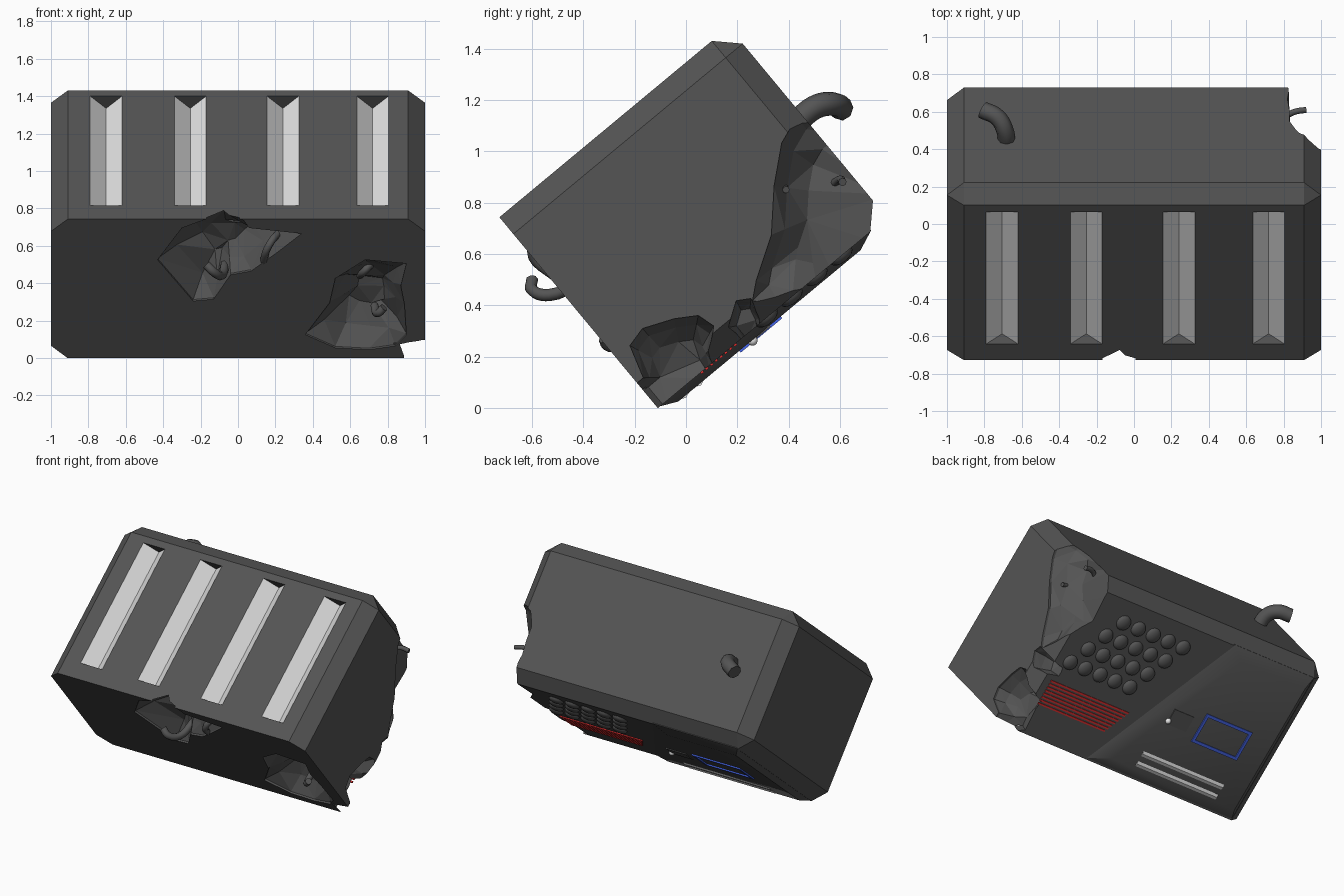
import bpy, bmesh, math, random
from mathutils import Matrix, Vector

random.seed(4)
if "Cube" in bpy.data.objects:
    bpy.data.objects.remove(bpy.data.objects["Cube"])

# Parts are built upright in (x, u, v), then the whole case is tipped about x
TILT = Matrix.Translation((0, 0, -0.005)) @ Matrix.Rotation(math.radians(39.7), 4, 'X')


def material(name, rgb):
    m = bpy.data.materials.new(name)
    m.use_nodes = True
    m.diffuse_color = (*rgb, 1)
    bsdf = next(n for n in m.node_tree.nodes if n.type == 'BSDF_PRINCIPLED')
    bsdf.inputs["Base Color"].default_value = (*rgb, 1)
    return m


BODY = material("charcoal", (0.09, 0.09, 0.09))
WHITE = material("pale grey", (0.8, 0.8, 0.8))
RED = material("red", (0.75, 0.03, 0.03))
BLUE = material("blue", (0.06, 0.13, 0.8))


def make(name, bm, *mats):
    bmesh.ops.recalc_face_normals(bm, faces=bm.faces)
    me = bpy.data.meshes.new(name)
    bm.to_mesh(me)
    bm.free()
    for m in mats:
        me.materials.append(m)
    me.transform(TILT)
    ob = bpy.data.objects.new(name, me)
    bpy.context.collection.objects.link(ob)
    return ob


def select(ob):
    bpy.ops.object.select_all(action='DESELECT')
    ob.select_set(True)
    bpy.context.view_layer.objects.active = ob


def smooth(ob, degrees=40):
    select(ob)
    bpy.ops.object.shade_smooth_by_angle(angle=math.radians(degrees))


def loft(rings):
    bm = bmesh.new()
    loops = [[bm.verts.new(p) for p in ring] for ring in rings]
    n = len(loops[0])
    for a, b in zip(loops, loops[1:]):
        for i in range(n):
            j = (i + 1) % n
            bm.faces.new((a[i], a[j], b[j], b[i]))
    bm.faces.new(loops[0][::-1])
    bm.faces.new(loops[-1])
    bmesh.ops.remove_doubles(bm, verts=bm.verts, dist=0.0001)
    bmesh.ops.recalc_face_normals(bm, faces=bm.faces)
    bm.normal_update()
    return bm


def add_box(bm, x, u, v):
    size = [b - a for a, b in (x, u, v)]
    mid = [(a + b) / 2 for a, b in (x, u, v)]
    bmesh.ops.create_cube(bm, size=1, matrix=Matrix.Translation(mid) @ Matrix.Diagonal((*size, 1)))


# Chamfered case, lofted from front to back
def section(u, x):
    return [(-x, u, 0.16), (-0.91, u, 0.16 if x < 1 else 0.073), (0.91, u, 0.16 if x < 1 else 0.073),
            (x, u, 0.16), (x, u, 0.955), (0.91, u, 0.955 if x < 1 else 1.04),
            (-0.91, u, 0.955 if x < 1 else 1.04), (-x, u, 0.955)]


case = make("case", loft([section(-0.082, 1), section(0.994, 1), section(1.08, 0.91)]), BODY, WHITE)


def volume(me):
    bm = bmesh.new()
    bm.from_mesh(me)
    result = bm.calc_volume()
    bm.free()
    return result


def carve(cutter):
    """Cut the case, trying another solver if one destroys the solid."""
    cutter.hide_render = True
    intact = case.data.copy()
    before = volume(intact)
    for solver in ('EXACT', 'MANIFOLD', 'FLOAT'):
        select(case)
        mod = case.modifiers.new("carve", 'BOOLEAN')
        mod.operation = 'DIFFERENCE'
        mod.solver = solver
        mod.object = cutter
        bpy.context.view_layer.update()
        bpy.ops.object.modifier_apply(modifier=mod.name)
        if 0.85 * before < volume(case.data) < before:
            break
        case.data = intact.copy()
    bpy.data.objects.remove(cutter)


# Four pale V grooves
for x in (-0.705, -0.255, 0.24, 0.72):
    rings = [[(x - 0.105, u, 1.06), (x + 0.105, u, 1.06), (x, u, 0.955)] for u in (0.03, 0.947)]
    bm = loft(rings)
    for f in bm.faces:
        f.material_index = int(abs(f.normal.y) < 0.5)
    carve(make("groove_cutter", bm, BODY, WHITE))


def crater(outline, centre, steps, place):
    """Tapering broken hole: steps are (depth, scale) pairs."""
    c = Vector(centre)
    rings = []
    for depth, k in steps:
        r = 0.03 if k < 1 else 0
        rings.append([place(c + (Vector(p) - c) * k, depth + random.uniform(-r, r)) for p in outline])
    bm = loft(rings)
    bmesh.ops.triangulate(bm, faces=bm.faces)
    carve(make("crater_cutter", bm, BODY, WHITE))


# Holes in the front face
def front(p, d):
    return (p.x, d, (p.y + 0.052) / 0.769)


into_front = ((-0.2, 1), (-0.07, 1), (0.01, 0.72), (0.08, 0.35))
crater([(-.43, .53), (-.3, .7), (-.08, .78), (.03, .74), (.06, .7), (.34, .67), (.21, .57),
        (.07, .47), (-.04, .45), (-.13, .32), (-.24, .31)], (-.06, .58), into_front, front)
crater([(.36, .13), (.49, .3), (.52, .43), (.68, .53), (.9, .51), (.87, .39), (.89, .29),
        (.9, .13), (.84, .07), (.7, .05), (.52, .06)], (.72, .27), into_front, front)


# Broken left edge
def side(p, d):
    return (d, p.x, p.y)


into_side = ((1.1, 1), (0.985, 1), (0.91, 0.85), (0.84, 0.6))
crater([(1.06, .6), (.95, .56), (.82, .45), (.69, .31), (.53, .21), (.47, .16), (.54, .07),
        (.6, -.05), (.95, -.1), (1.2, .1), (1.2, .6)], (1.05, .2), into_side, side)
crater([(-.01, .33), (.07, .35), (.19, .3), (.27, .25), (.29, .18), (.22, .12), (.2, -.02),
        (-.15, -.02), (-.15, .2), (-.05, .2)], (.08, .1), into_side, side)
crater([(.33, .14), (.42, .2), (.47, .17), (.45, .09), (.4, 0), (.33, .03)], (.4, .1), into_side, side)

# Raised half of the control panel with a slanted ridge
base = [(-0.91, -0.075), (0.32, -0.075), (-0.24, 1.0), (-0.91, 1.0)]
top = [(-0.87, -0.004), (0.16, -0.004), (-0.33, 0.919), (-0.87, 0.919)]
slab = make("raised_panel", loft([[(x, u, v) for x, u in ring] for ring, v in
                                  ((base, 0.13), (base, 0.075), (top, 0.042))]), BODY)
smooth(slab, 30)

# Keypad of round buttons, slanted in plan
bm = bmesh.new()
for row in range(4):
    for col in range(5):
        x = 0.8 - 0.068 * row - 0.125 * col
        u = 0.47 + 0.126 * row
        bmesh.ops.create_uvsphere(bm, u_segments=16, v_segments=8, radius=0.052,
                                  matrix=Matrix.Translation((x, u, 0.073)) @ Matrix.Diagonal((1, 1, 0.5, 1)))
smooth(make("keypad_buttons", bm, BODY))

# Red grille
bm = bmesh.new()
for i in range(8):
    u = 0.14 + 0.024 * i
    add_box(bm, (0.3 - 0.54 * (u - 0.14), 0.86), (u - 0.006, u + 0.006), (0.066, 0.075))
make("speaker_grille", bm, RED)

# Blue screen frame
bm = bmesh.new()
x0, x1, u0, u1, w = -0.685, -0.305, 0.305, 0.515, 0.02
for x, u in (((x0, x1), (u0, u0 + w)), ((x0, x1), (u1 - w, u1)),
             ((x0, x0 + w), (u0 + w, u1 - w)), ((x1 - w, x1), (u0 + w, u1 - w))):
    add_box(bm, x, u, (0.033, 0.0425))
make("screen_frame", bm, BLUE)

# Small hatch with a knob
bm = bmesh.new()
add_box(bm, (-0.23, -0.07), (0.35, 0.46), (0.036, 0.045))
make("hatch", bm, BODY)
bm = bmesh.new()
bmesh.ops.create_uvsphere(bm, u_segments=12, v_segments=8, radius=0.02,
                          matrix=Matrix.Translation((-0.07, 0.37, 0.04)))
smooth(make("hatch_knob", bm, WHITE))

# Two pale ridged strips
for i, u in enumerate((0.03, 0.105)):
    rings = [[(x, u - 0.021, 0.043), (x, u, 0.034), (x, u + 0.021, 0.043)] for x in (-0.7, -0.025)]
    make("strip_%d" % (i + 1), loft(rings), WHITE)


# Torn pipes
def pipe(name, points, radius):
    cu = bpy.data.curves.new(name, 'CURVE')
    cu.dimensions = '3D'
    cu.bevel_depth = radius
    cu.bevel_resolution = 2
    cu.use_fill_caps = True
    cu.resolution_u = 5
    sp = cu.splines.new('BEZIER')
    sp.bezier_points.add(len(points) - 1)
    for bp, p in zip(sp.bezier_points, points):
        bp.co = p
        bp.handle_left_type = bp.handle_right_type = 'AUTO'
    cu.materials.append(BODY)
    ob = bpy.data.objects.new(name, cu)
    bpy.context.collection.objects.link(ob)


pipe("back_pipe", [(-.68, .42, 1.1), (-.69, .5, 1.17), (-.73, .57, 1.185), (-.81, .61, 1.165)], .047)
pipe("front_pipe", [(-.07, -.4, .5), (-.09, -.53, .44), (-.13, -.6, .46), (-.17, -.6, .5)], .024)
pipe("front_wire", [(.16, -.42, .47), (.14, -.52, .52), (.17, -.6, .61), (.23, -.52, .68)], .02)
pipe("lower_pipe", [(.73, -.2, .28), (.75, -.3, .24), (.78, -.32, .27)], .022)
pipe("lower_wire", [(.65, -.3, .44), (.68, -.38, .47), (.71, -.36, .5)], .02)
pipe("edge_wire", [(.8, .57, .87), (.86, .6, .89), (.92, .61, .88)], .016)
pipe("inner_wire", [(.8, .38, .86), (.87, .385, .86), (.93, .39, .85)], .014)
